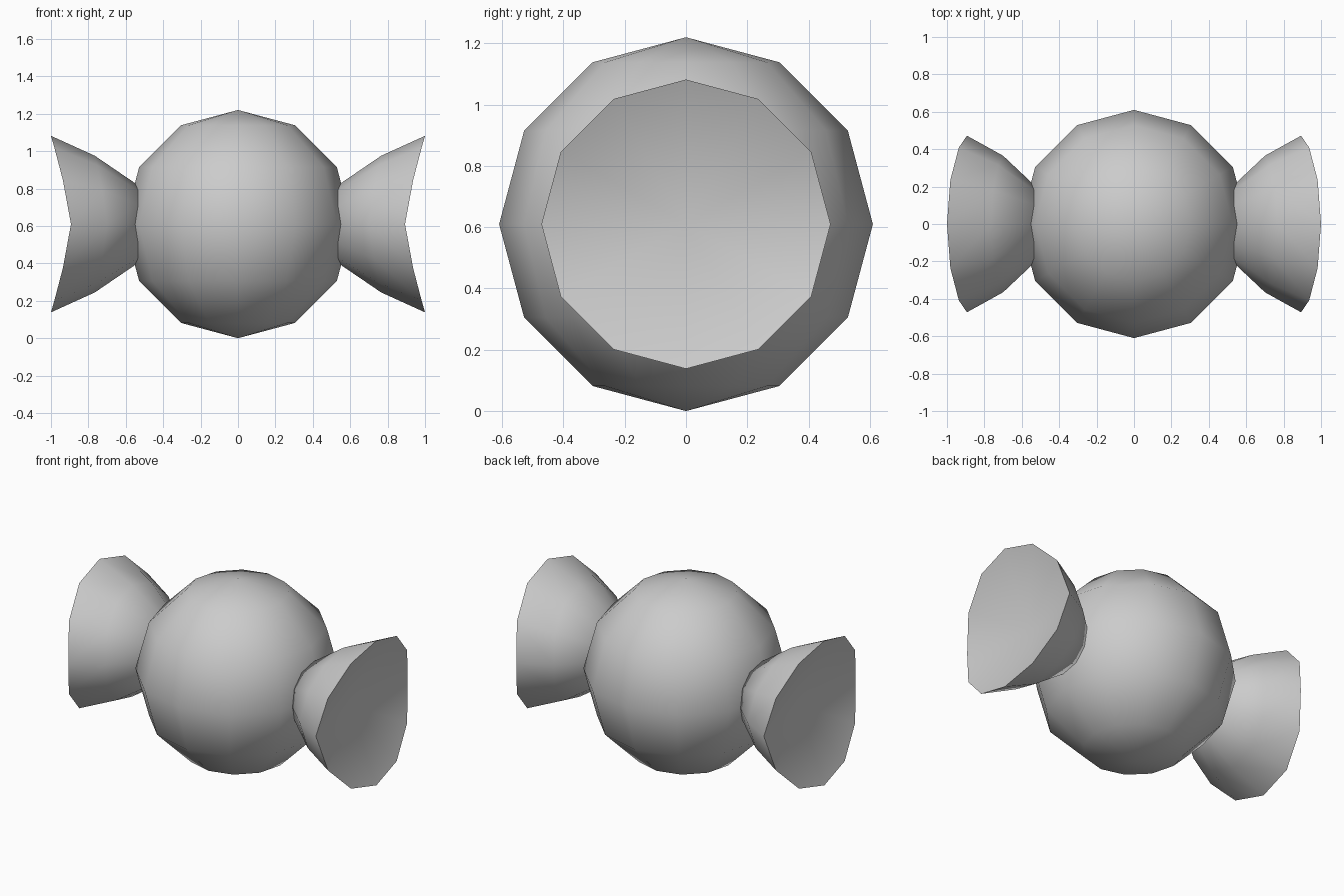
import bpy, bmesh, math

if "Cube" in bpy.data.objects:
    bpy.data.objects.remove(bpy.data.objects["Cube"])

R = 0.61   # ball radius and centre height
N = 12     # sides around every part


def make_object(name, bm):
    bmesh.ops.recalc_face_normals(bm, faces=bm.faces[:])
    for f in bm.faces:
        f.smooth = True
    mesh = bpy.data.meshes.new(name)
    bm.to_mesh(mesh)
    bm.free()
    ob = bpy.data.objects.new(name, mesh)
    bpy.context.collection.objects.link(ob)
    return ob


def wrapper_tail(name, side):
    # Flared rings: radius, x at the sides, x at top and bottom
    profile = [(0.205, 0.53, 0.53), (0.365, 0.70, 0.765), (0.472, 0.893, 1.0)]
    bm = bmesh.new()
    rings = []
    for r, x_side, x_top in profile:
        ring = []
        for i in range(N):
            a = 2 * math.pi * i / N
            x = x_side + (x_top - x_side) * abs(math.sin(a)) ** 1.3
            ring.append(bm.verts.new((side * x, r * math.cos(a), R + r * math.sin(a))))
        rings.append(ring)
    for a, b in zip(rings, rings[1:]):
        for i in range(N):
            j = (i + 1) % N
            bm.faces.new((a[i], a[j], b[j], b[i]))
    bm.faces.new(rings[0])

    # Dished end, a fan around a sunken centre
    rim = rings[-1]
    centre = bm.verts.new((side * 0.81, 0, R))
    for i in range(N):
        j = (i + 1) % N
        bm.faces.new((rim[i], rim[j], centre))
        bm.edges.get((rim[i], rim[j])).smooth = False
    return make_object(name, bm)


# Round sweet in the middle
ball = bmesh.new()
bmesh.ops.create_uvsphere(ball, u_segments=N, v_segments=N // 2, radius=R)
bmesh.ops.translate(ball, verts=ball.verts[:], vec=(0, 0, R))
make_object("candy_ball", ball)

# Twisted wrapper ends
wrapper_tail("wrapper_tail_right", 1)
wrapper_tail("wrapper_tail_left", -1)
